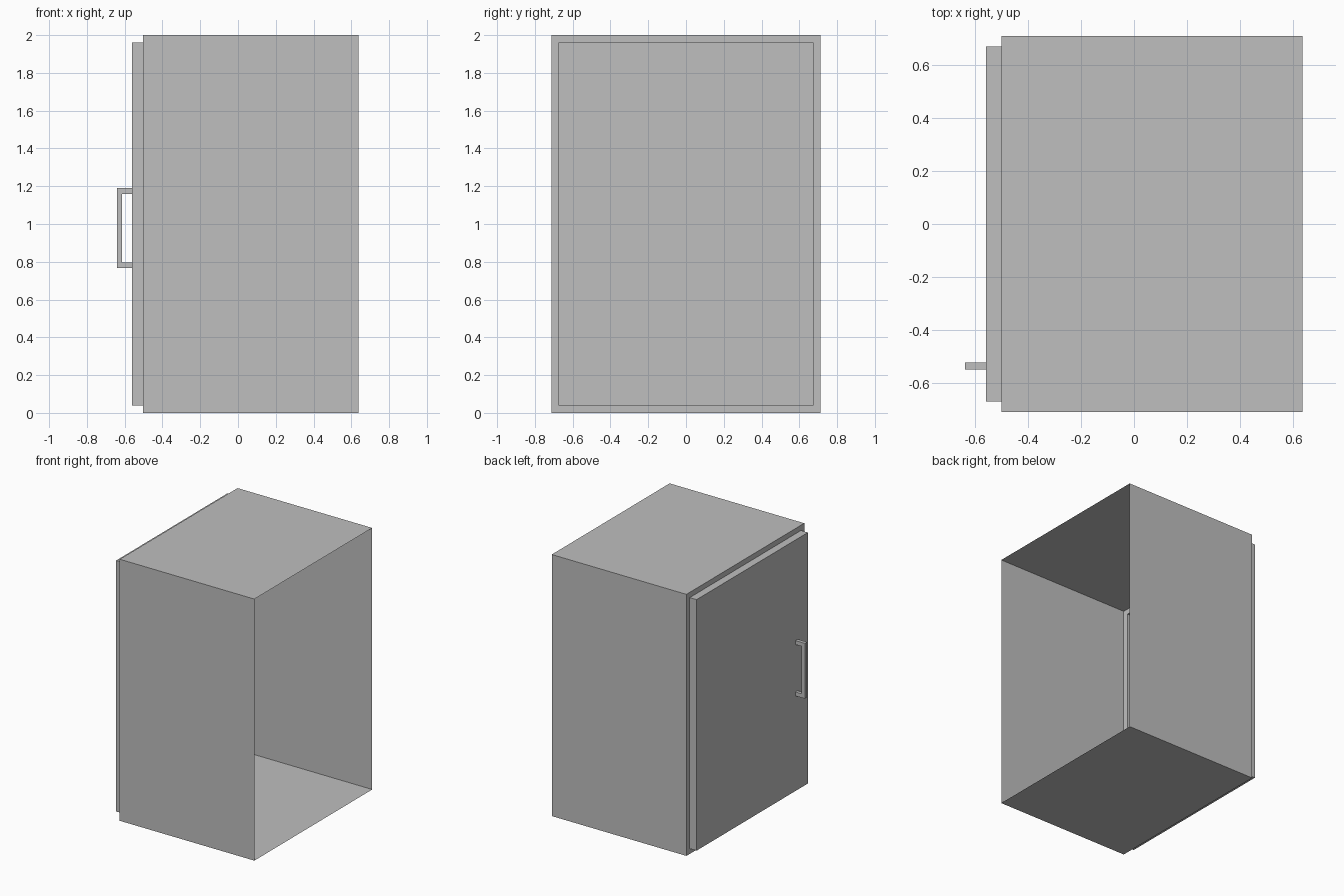
import bpy
import bmesh
from mathutils import Vector

cube = bpy.data.objects.get("Cube")
if cube:
    bpy.data.objects.remove(cube, do_unlink=True)

GREY = (0.52, 0.52, 0.52, 1.0)
mat = bpy.data.materials.new("plain grey")
mat.use_nodes = True
mat.diffuse_color = GREY
mat.node_tree.nodes["Principled BSDF"].inputs["Base Color"].default_value = GREY


def box_bmesh(lo, hi):
    """Box between two opposite corners."""
    bm = bmesh.new()
    bmesh.ops.create_cube(bm, size=1)
    lo, hi = Vector(lo), Vector(hi)
    bmesh.ops.scale(bm, vec=hi - lo, verts=bm.verts)
    bmesh.ops.translate(bm, vec=(lo + hi) / 2, verts=bm.verts)
    return bm


def face_towards(bm, direction):
    bm.normal_update()
    return max(bm.faces, key=lambda f: f.normal.dot(Vector(direction)))


def finish(bm, name):
    mesh = bpy.data.meshes.new(name)
    bm.to_mesh(mesh)
    bm.free()
    mesh.materials.append(mat)
    obj = bpy.data.objects.new(name, mesh)
    bpy.context.collection.objects.link(obj)
    return obj


# Cabinet shell: thin-walled, open on +x, with the door panel pushed out on -x
bm = box_bmesh((-0.502, -0.712, 0), (0.637, 0.712, 2))
bmesh.ops.delete(bm, geom=[face_towards(bm, (1, 0, 0))], context='FACES_ONLY')
door = face_towards(bm, (-1, 0, 0))
bmesh.ops.inset_region(bm, faces=[door], thickness=0.057)
pushed = bmesh.ops.extrude_discrete_faces(bm, faces=[door])["faces"][0]
bmesh.ops.translate(bm, vec=(-0.058, 0, 0), verts=pushed.verts)
finish(bm, "cabinet_shell_with_door")

# Bracket handle: a grip bar whose two ends are pulled back to the door
bm = bmesh.new()
outline = [(-0.56, 0.767), (-0.64, 0.767), (-0.64, 1.19), (-0.56, 1.19),
           (-0.56, 1.16), (-0.613, 1.16), (-0.613, 0.797), (-0.56, 0.797)]
side = bm.faces.new([bm.verts.new((x, -0.55, z)) for x, z in outline])
ext = bmesh.ops.extrude_face_region(bm, geom=[side])["geom"]
bmesh.ops.translate(bm, vec=(0, 0.027, 0),
                    verts=[v for v in ext if isinstance(v, bmesh.types.BMVert)])
bmesh.ops.recalc_face_normals(bm, faces=bm.faces)
finish(bm, "door_handle")
